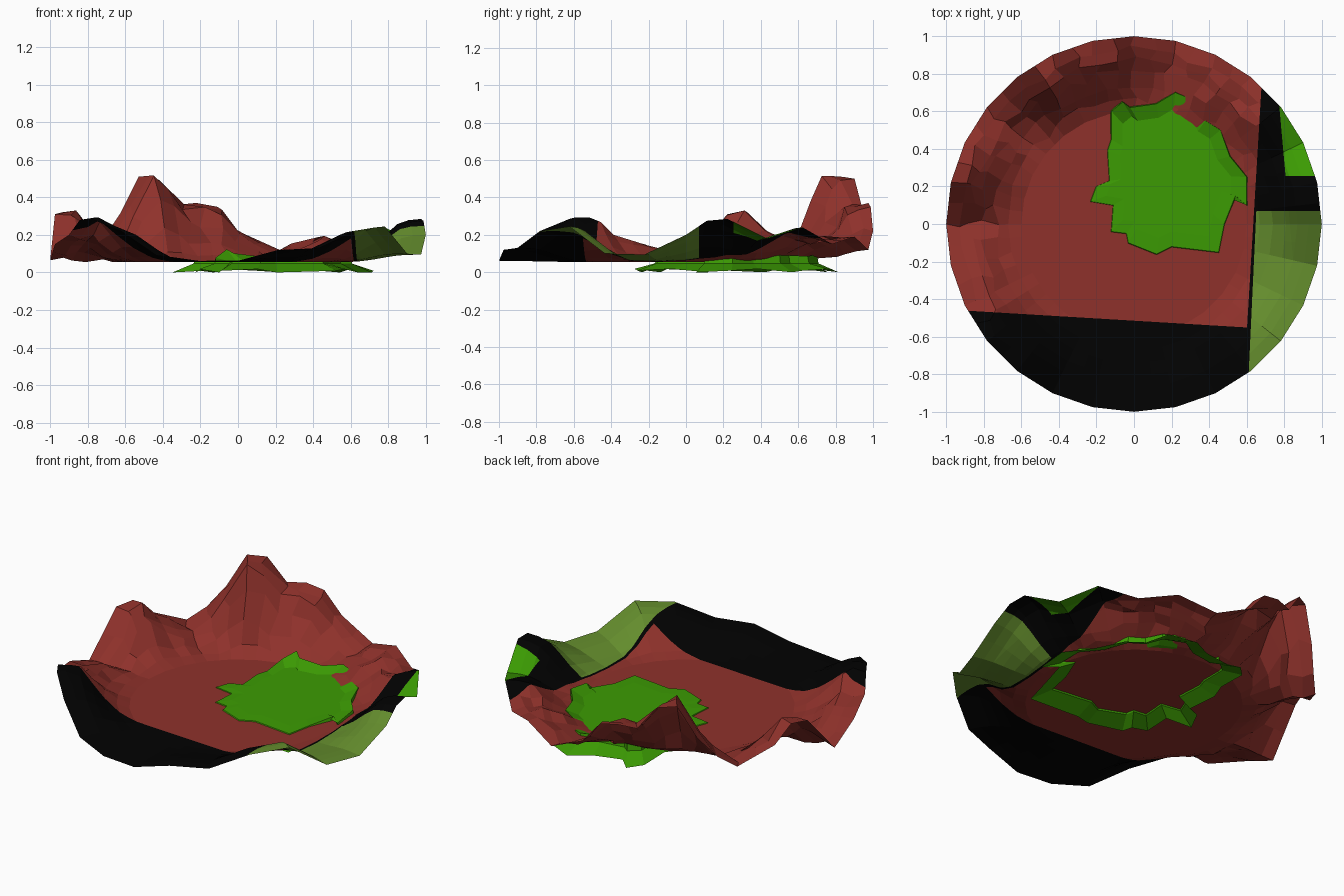
import bpy, bmesh, math, random
from mathutils import Vector

if "Cube" in bpy.data.objects:
    bpy.data.objects.remove(bpy.data.objects["Cube"])

random.seed(4)
FLOOR = 0.055


def mat(name, rgb):
    m = bpy.data.materials.new(name)
    m.diffuse_color = (*rgb, 1)
    m.use_nodes = True
    m.node_tree.nodes["Principled BSDF"].inputs["Base Color"].default_value = m.diffuse_color
    return m


RED = mat("rust red", (0.275, 0.031, 0.024))
BLACK = mat("black", (0.0005, 0.0005, 0.0005))
OLIVE = mat("olive", (0.127, 0.265, 0.026))
GREEN = mat("bright green", (0.045, 0.33, 0.001))


def make(name, bm, mats):
    me = bpy.data.meshes.new(name)
    bm.to_mesh(me)
    bm.free()
    for m in mats:
        me.materials.append(m)
    ob = bpy.data.objects.new(name, me)
    bpy.context.collection.objects.link(ob)
    return ob


def gauss(x, y, cx, cy, s):
    return math.exp(-((x - cx) ** 2 + (y - cy) ** 2) / (2 * s * s))


def bridge(bm, a, b):
    n = len(a)
    for i in range(n):
        j = (i + 1) % n
        bm.faces.new((a[i], b[i], b[j], a[j]))


# Terrain sheet: flat floor rising to a hilly rim (28 rim heights, ccw from +x,
# with midpoints averaged unless given)
RIM = [.20, .285, .18, .24, .15, .19, .12, .22, .37, .50, .32, .13, .22, .31,
       .065, .15, .20, .285, .22, .09, .06, .062, .12, .13, .22, .245, .10, .095]
MID = {0: .275, 6: .17, 7: .35, 8: .36, 9: .51, 10: .20, 12: .32, 16: .28}
N = len(RIM)
PROFILE = [(.3, 0), (.5, 0), (.6, 0), (.67, .12), (.74, .35), (.81, .65),
           (.87, .88), (.93, .97), (1, 1)]

bm = bmesh.new()
prev = None
for r, f in PROFILE:
    ring = []
    for i in range(2 * N):
        k, odd = divmod(i, 2)
        h = MID.get(k, (RIM[k] + RIM[(k + 1) % N]) / 2) if odd else RIM[k]
        a = math.pi * i / N
        rr = r * (math.cos(math.pi / N) if odd else 1)
        x, y = rr * math.cos(a), rr * math.sin(a)
        z = FLOOR + (h - FLOOR) * f
        if .65 < r < .95:
            if (y > .2 and x < .66) or x < -.7:           # rocky part
                x += random.uniform(-.022, .022)
                y += random.uniform(-.022, .022)
                z = max(FLOOR, z + random.uniform(-.02, .02) * min(1, f * 2))
            z += .065 * gauss(x, y, .45, .64, .08)        # inner ridges
            z += .06 * gauss(x, y, -.48, .72, .07)
            z = min(z, .515)
        ring.append(bm.verts.new((x, y, z)))
    if prev:
        bridge(bm, prev, ring)
    else:
        bm.faces.new(ring)
    prev = ring

# Cut the sheet along the colour borders: (point, normal pointing to far side)
CUTS = {
    "front": (Vector((0, -.515, 0)), Vector((-.06, -1, 0))),
    "right": (Vector((.635, 0, 0)), Vector((1, -.06, 0))),
    "olive_x": (Vector((.648, 0, 0)), Vector((1, -.047, 0))),
    "olive_y": (Vector((0, .07, 0)), Vector((0, -1, 0))),
    "green_x": (Vector((.83, 0, 0)), Vector((1, .09, 0))),
    "green_y": (Vector((0, .255, 0)), Vector((0, 1, 0))),
}
for name, (co, no) in CUTS.items():
    geom = bm.faces[:] + bm.edges[:] + bm.verts[:]
    if name not in ("front", "right"):                    # only the right edge
        fs = [f for f in bm.faces if f.calc_center_median().x > .55]
        geom = list({e for f in fs for e in [f, *f.edges, *f.verts]})
    bmesh.ops.bisect_plane(bm, geom=geom, plane_co=co, plane_no=no, dist=1e-5)

for f in bm.faces:
    c = f.calc_center_median()
    far = {n: (c - co).dot(no) > 0 for n, (co, no) in CUTS.items()}
    if far["olive_x"] and far["olive_y"]:
        f.material_index = 2
    elif far["green_x"] and far["green_y"]:
        f.material_index = 3
    elif far["front"] or far["right"]:
        f.material_index = 1
bmesh.ops.recalc_face_normals(bm, faces=bm.faces)
if sum(f.normal.z for f in bm.faces) < 0:
    bmesh.ops.reverse_faces(bm, faces=bm.faces)
make("terrain", bm, [RED, BLACK, OLIVE, GREEN])

# Grass patch: jagged flat top with a skirt sloping out beneath the floor
OUTLINE = [(.60, .10), (.60, .25), (.51, .36), (.46, .50), (.38, .55), (.34, .65),
           (.22, .70), (.12, .64), (-.02, .62), (-.06, .65), (-.12, .60),
           (-.12, .45), (-.14, .39), (-.13, .23), (-.20, .20), (-.23, .12),
           (-.11, .10), (-.12, -.04), (-.04, -.05), (-.03, -.10), (.12, -.16),
           (.20, -.12), (.45, -.15), (.48, 0), (.54, .15)]
CX, CY = .18, .27
bm = bmesh.new()
inner, edge, drop, skirt = [], [], [], []
for i, (x, y) in enumerate(OUTLINE):
    dx, dy = x - CX, y - CY
    z = FLOOR + .005 + .06 * gauss(x, y, -.06, .65, .05)
    z += .03 * gauss(x, y, .6, .25, .1) + .035 * gauss(x, y, .2, .7, .12)
    z += .035 * gauss(x, y, .46, .5, .12)
    for ring, s, h in ((inner, .8, FLOOR + .008), (edge, 1, z),
                       (drop, 1.02, FLOOR - .008),
                       (skirt, 1.27 + .02 * (i % 2), .009 * (i % 3))):
        ring.append(bm.verts.new((CX + dx * s, CY + dy * s, h)))
bm.faces.new(inner)
bridge(bm, inner, edge)
bridge(bm, edge, drop)
bridge(bm, drop, skirt)
make("grass_patch", bm, [GREEN])
